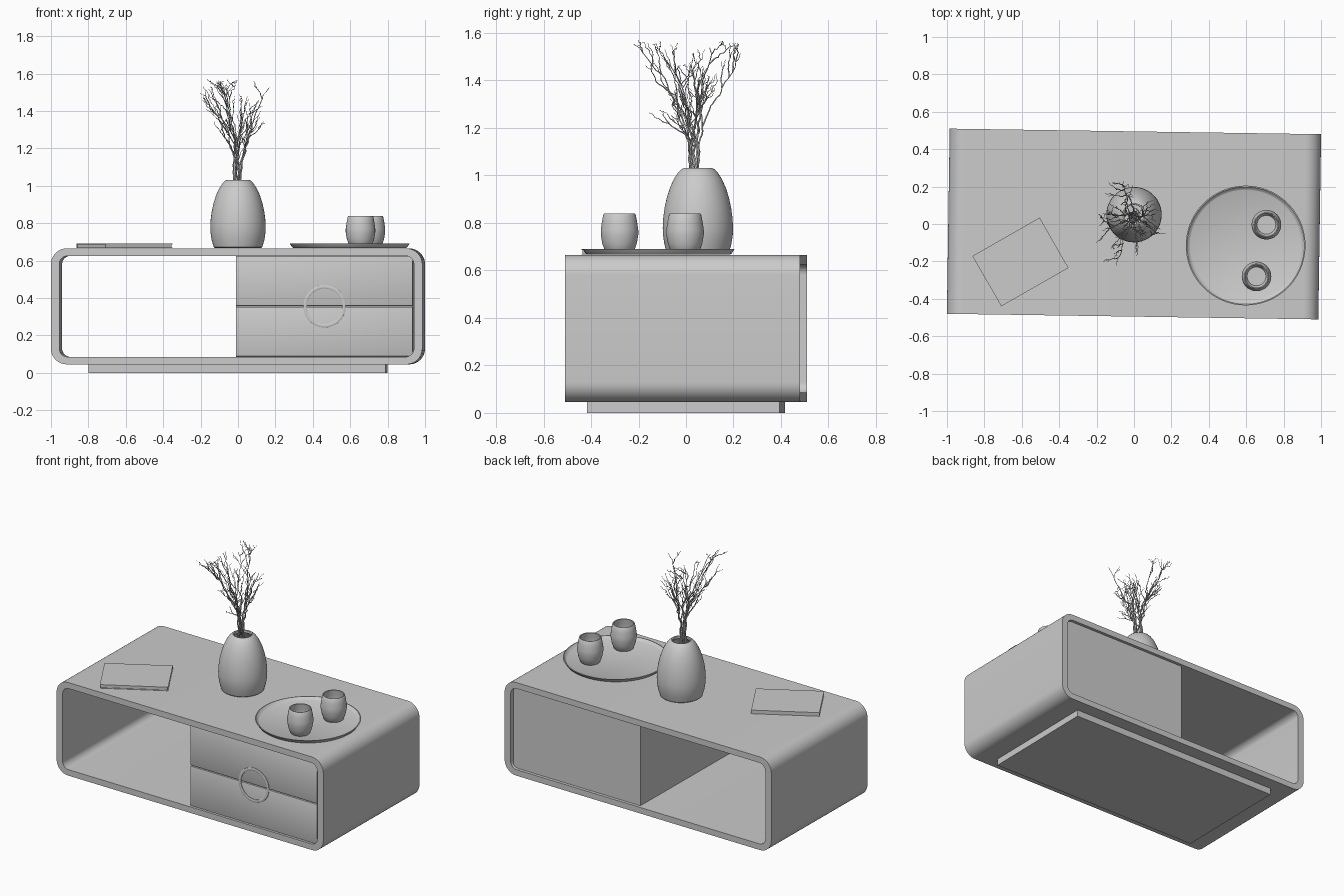
import bpy, bmesh, math, random
from mathutils import Vector, Matrix

if "Cube" in bpy.data.objects:
    bpy.data.objects.remove(bpy.data.objects["Cube"])

random.seed(11)
TURN = -0.015   # the table stands very slightly turned


def finish(name, bm, loc=(0, 0, 0), rot=0.0, angle=35):
    bmesh.ops.recalc_face_normals(bm, faces=bm.faces)
    me = bpy.data.meshes.new(name)
    bm.to_mesh(me)
    bm.free()
    ob = bpy.data.objects.new(name, me)
    bpy.context.collection.objects.link(ob)
    ob.location = loc
    ob.rotation_euler.z = rot
    bpy.ops.object.select_all(action='DESELECT')
    ob.select_set(True)
    bpy.context.view_layer.objects.active = ob
    bpy.ops.object.shade_smooth_by_angle(angle=math.radians(angle))
    return ob


def box(name, lo, hi, loc=(0, 0, 0), rot=TURN, bevel=0.0):
    lo, hi = Vector(lo), Vector(hi)
    bm = bmesh.new()
    size = hi - lo
    bmesh.ops.create_cube(bm, size=1, matrix=Matrix.Translation((lo + hi) / 2) @ Matrix.Diagonal((*size, 1)))
    if bevel:
        bmesh.ops.bevel(bm, geom=bm.edges[:], offset=bevel, segments=2, affect='EDGES', profile=0.5)
    return finish(name, bm, loc, rot)


def lathe(name, profile, loc, seg=64, closed=False):
    # revolve an (r, z) profile about z
    bm = bmesh.new()
    rings = []
    for r, z in profile:
        if r == 0:
            rings.append([bm.verts.new((0, 0, z))] * seg)
        else:
            rings.append([bm.verts.new((r * math.cos(2 * math.pi * i / seg), r * math.sin(2 * math.pi * i / seg), z))
                          for i in range(seg)])
    pairs = list(zip(rings, rings[1:])) + ([(rings[-1], rings[0])] if closed else [])
    for a, b in pairs:
        for i in range(seg):
            j = (i + 1) % seg
            bm.faces.new(list(dict.fromkeys((a[i], a[j], b[j], b[i]))))
    return finish(name, bm, loc)


def rounded_loop(hx, z0, z1, r, n=10):
    pts = []
    for k, (cx, cz) in enumerate([(hx - r, z1 - r), (r - hx, z1 - r), (r - hx, z0 + r), (hx - r, z0 + r)]):
        for i in range(n + 1):
            a = math.pi / 2 * (k + i / n)
            pts.append((cx + r * math.cos(a), cz + r * math.sin(a)))
    return pts


# Rounded tube shell, open front and back
bm = bmesh.new()
outer = rounded_loop(0.993, 0.045, 0.665, 0.085)
inner = rounded_loop(0.948, 0.085, 0.625, 0.045)
loops = [[bm.verts.new((x, y, z)) for x, z in pts]
         for pts, y in ((outer, -0.495), (outer, 0.495), (inner, 0.495), (inner, -0.495))]
for k in range(4):
    a, b = loops[k], loops[(k + 1) % 4]
    for i in range(len(a)):
        j = (i + 1) % len(a)
        bm.faces.new((a[i], a[j], b[j], b[i]))
finish("table_shell", bm, rot=TURN)

# Plinth
box("plinth", (-0.794, -0.405, 0), (0.794, 0.405, 0.046))

# Drawer cabinet with two drawer fronts and round handle
box("drawer_cabinet", (-0.003, -0.465, 0.084), (0.943, 0.475, 0.626))
box("lower_drawer_front", (-0.003, -0.485, 0.088), (0.94, -0.464, 0.352), bevel=0.002)
box("upper_drawer_front", (-0.003, -0.485, 0.358), (0.94, -0.464, 0.622), bevel=0.002)
handle = lathe("ring_handle", [(0.095, -0.004), (0.095, 0.005), (0.098, 0.007), (0.11, 0.007),
                               (0.113, 0.005), (0.113, -0.004)], (0.463, -0.491, 0.355), closed=True)
handle.rotation_euler = (math.pi / 2, 0, TURN)

# Vase
VX, VY = 0.0, 0.05
lathe("vase", [(0, 0.666), (0.122, 0.666), (0.13, 0.672), (0.141, 0.71), (0.147, 0.75), (0.148, 0.78),
               (0.146, 0.82), (0.14, 0.865), (0.13, 0.91), (0.117, 0.95), (0.1, 0.987), (0.082, 1.014),
               (0.068, 1.027), (0.06, 1.031), (0.053, 1.029), (0.052, 1.015), (0.085, 0.985), (0.118, 0.91),
               (0.134, 0.79), (0.122, 0.69), (0, 0.685)], (VX, VY, 0))


# Twisted branches
def wander(a, b, steps, amount, power):
    # crooked path: rises first, then spreads towards its end
    pts, off = [], Vector()
    for i in range(steps + 1):
        t = i / steps
        s = t ** power
        p = Vector((a.x + (b.x - a.x) * s, a.y + (b.y - a.y) * s, a.z + (b.z - a.z) * t))
        off = off * 0.75 + Vector([random.uniform(-1, 1) for _ in range(3)]) * amount * min(1, t * 2)
        pts.append(p + off)
    return pts


cu = bpy.data.curves.new("branches", 'CURVE')
cu.dimensions = '3D'
cu.bevel_depth = 1.0
cu.bevel_resolution = 0
cu.use_fill_caps = True


def add_twig(pts, r0, r1):
    sp = cu.splines.new('POLY')
    sp.points.add(len(pts) - 1)
    for i, p in enumerate(pts):
        sp.points[i].co = (*p, 1)
        sp.points[i].radius = r0 + (r1 - r0) * i / (len(pts) - 1)


def side_twigs(pts, count, length, r, depth):
    for _ in range(count):
        i = random.randint(int(len(pts) * 0.42), len(pts) - 3)
        base = pts[i]
        out = Vector((base.x - VX, base.y - VY, 0)) * 1.3
        d = out.normalized() * 0.25 + Vector((random.uniform(-0.6, 0.6), random.uniform(-0.6, 0.6),
                                              random.uniform(0.5, 1.2)))
        end = base + d.normalized() * length * random.uniform(0.6, 1.1)
        end = Vector((min(max(end.x, -0.19), 0.18), min(max(end.y, -0.2), 0.22), min(end.z, 1.56)))
        tw = wander(base, end, 12, 0.006, 1.0)
        add_twig(tw, r, 0.001)
        if depth:
            side_twigs(tw, 1, length * 0.5, r * 0.7, depth - 1)


tips = [(-0.18, -0.03, 1.47), (-0.1, -0.22, 1.56), (-0.08, -0.12, 1.55), (-0.14, 0.03, 1.52), (-0.06, 0.1, 1.55),
        (0.03, -0.14, 1.47), (0.17, -0.04, 1.52), (0.1, 0.07, 1.45), (-0.06, 0.23, 1.51)]
for k, tip in enumerate(tips):
    a = 2 * math.pi * k / len(tips)
    root = Vector((VX + 0.018 * math.cos(a), VY - 0.008 + 0.018 * math.sin(a), 0.85))
    stem = wander(root, Vector(tip), 36, 0.008, 2.3)
    add_twig(stem, 0.0065, 0.0015)
    side_twigs(stem, 5, 0.17, 0.003, 1)
branches = bpy.data.objects.new("branches", cu)
bpy.context.collection.objects.link(branches)
bpy.ops.object.select_all(action='DESELECT')
branches.select_set(True)
bpy.context.view_layer.objects.active = branches
bpy.ops.object.convert(target='MESH')

# Tray and two cups
lathe("tray", [(0, 0.666), (0.3, 0.666), (0.308, 0.672), (0.32, 0.69), (0.314, 0.691), (0.302, 0.678),
               (0.296, 0.675), (0, 0.675)], (0.597, -0.115, 0), seg=96)
cup = [(0, 0), (0.056, 0), (0.061, 0.005), (0.073, 0.04), (0.079, 0.075), (0.079, 0.095), (0.074, 0.13),
       (0.068, 0.16), (0.065, 0.164), (0.06, 0.163), (0.065, 0.13), (0.069, 0.09), (0.063, 0.04), (0.05, 0.013), (0, 0.012)]
for name, x, y in (("front_cup", 0.655, -0.28), ("rear_cup", 0.708, -0.004)):
    lathe(name, cup, (x, y, 0.675), seg=48)

# Book: two covers, spine and inset pages
B = (-0.607, -0.203, 0.666)
ANG = math.radians(29.8)
box("book_back_cover", (-0.207, -0.155, 0), (0.207, 0.155, 0.003), B, ANG)
box("book_pages", (-0.203, -0.151, 0.003), (0.203, 0.153, 0.021), B, ANG)
box("book_front_cover", (-0.207, -0.155, 0.021), (0.207, 0.155, 0.024), B, ANG)
box("book_spine", (-0.207, 0.152, 0.003), (0.207, 0.155, 0.021), B, ANG)
